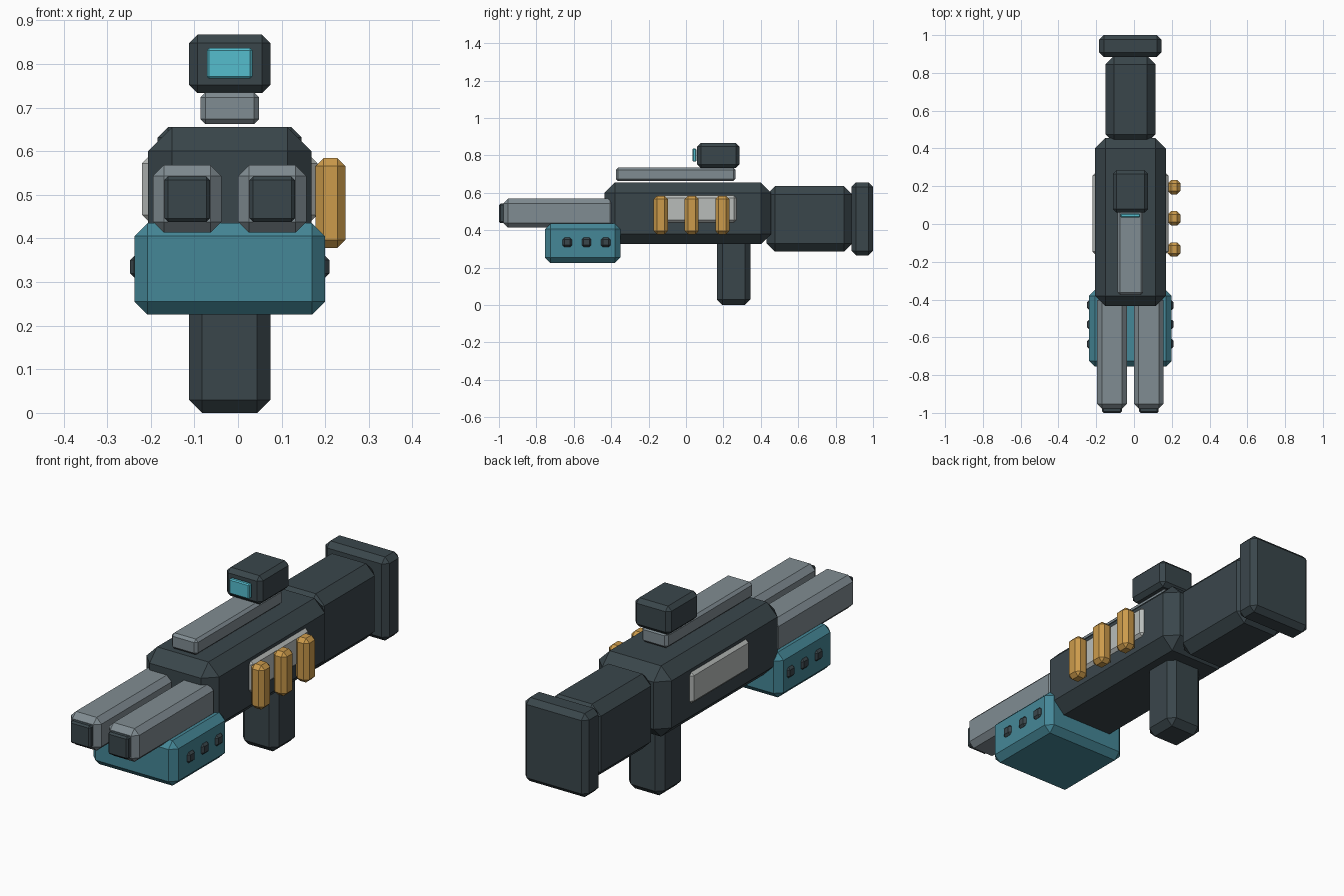
import bpy
import bmesh
from mathutils import Vector

cube = bpy.data.objects.get("Cube")
if cube:
    bpy.data.objects.remove(cube, do_unlink=True)


def material(name, hex_code):
    """Flat material from an sRGB hex colour, converted to linear."""
    srgb = [c / 255 for c in bytes.fromhex(hex_code)]
    rgba = [c / 12.92 if c < 0.04 else ((c + 0.055) / 1.055) ** 2.4 for c in srgb] + [1]
    mat = bpy.data.materials.new(name)
    mat.use_nodes = True
    mat.diffuse_color = rgba
    mat.node_tree.nodes["Principled BSDF"].inputs["Base Color"].default_value = rgba
    return mat


DARK = material("dark_gunmetal", "3A464B")
GREY = material("steel_grey", "808C92")
LIGHT = material("pale_grey", "B8BCBA")
TEAL = material("teal", "458797")
GOLD = material("brass", "CC9B4B")
CYAN = material("cyan_glass", "55BDCE")


def block(name, mat, x, y, z, bevel):
    """Chamfered box spanning the given (min, max) ranges."""
    low, high = Vector((x[0], y[0], z[0])), Vector((x[1], y[1], z[1]))
    centre, size = (low + high) / 2, high - low
    mesh = bpy.data.meshes.new(name)
    bm = bmesh.new()
    bmesh.ops.create_cube(bm, size=1)
    bmesh.ops.scale(bm, vec=size, verts=bm.verts)
    bmesh.ops.bevel(bm, geom=bm.edges[:], offset=bevel, segments=1,
                    profile=0.5, affect='EDGES')
    bm.to_mesh(mesh)
    bm.free()
    mesh.materials.append(mat)
    obj = bpy.data.objects.new(name, mesh)
    obj.location = centre
    bpy.context.collection.objects.link(obj)
    return obj


def around(centre, size):
    return (centre - size / 2, centre + size / 2)


MID = -0.019  # centre plane of the body

# Main body, stock and grip
block("receiver", DARK, around(MID, 0.375), (-0.435, 0.455), (0.325, 0.655), 0.055)
block("stock", DARK, around(MID, 0.266), (0.43, 0.89), (0.285, 0.635), 0.045)
block("butt_plate", DARK, around(MID, 0.33), (0.885, 1.0), (0.265, 0.655), 0.024)
block("grip", DARK, around(MID, 0.186), (0.165, 0.345), (0, 0.36), 0.03)

# Sliding foregrip with small studs on both sides
block("foregrip", TEAL, around(MID, 0.437), (-0.755, -0.35), (0.225, 0.435), 0.03)
for side, label in ((-1, "right"), (1, "left")):
    for i in range(3):
        block(f"{label}_stud_{i + 1}", DARK, around(MID + side * 0.213, 0.032),
              around(-0.635 + i * 0.103, 0.05), around(0.335, 0.05), 0.01)

    # Twin barrels
    centre = MID + side * 0.0975
    block(f"{label}_barrel", GREY, around(centre, 0.157), (-0.977, -0.38), (0.413, 0.568), 0.025)
    block(f"{label}_muzzle", DARK, around(centre, 0.104), (-1.0, -0.95), (0.438, 0.542), 0.008)

# Side plate running through the receiver
block("side_plate", LIGHT, around(MID, 0.402), (-0.16, 0.27), (0.44, 0.586), 0.014)

# Spare shells on the left side
for i in range(3):
    block(f"shell_{i + 1}", GOLD, (0.178, 0.246), around(-0.135 + i * 0.165, 0.076),
          (0.378, 0.584), 0.018)

# Top rail and sight
block("top_rail", GREY, around(MID, 0.135), (-0.375, 0.265), (0.662, 0.735), 0.012)
block("sight_housing", DARK, around(MID, 0.186), (0.06, 0.285), (0.733, 0.867), 0.019)
block("sight_lens", CYAN, around(MID, 0.104), (0.034, 0.056), (0.766, 0.836), 0.005)
